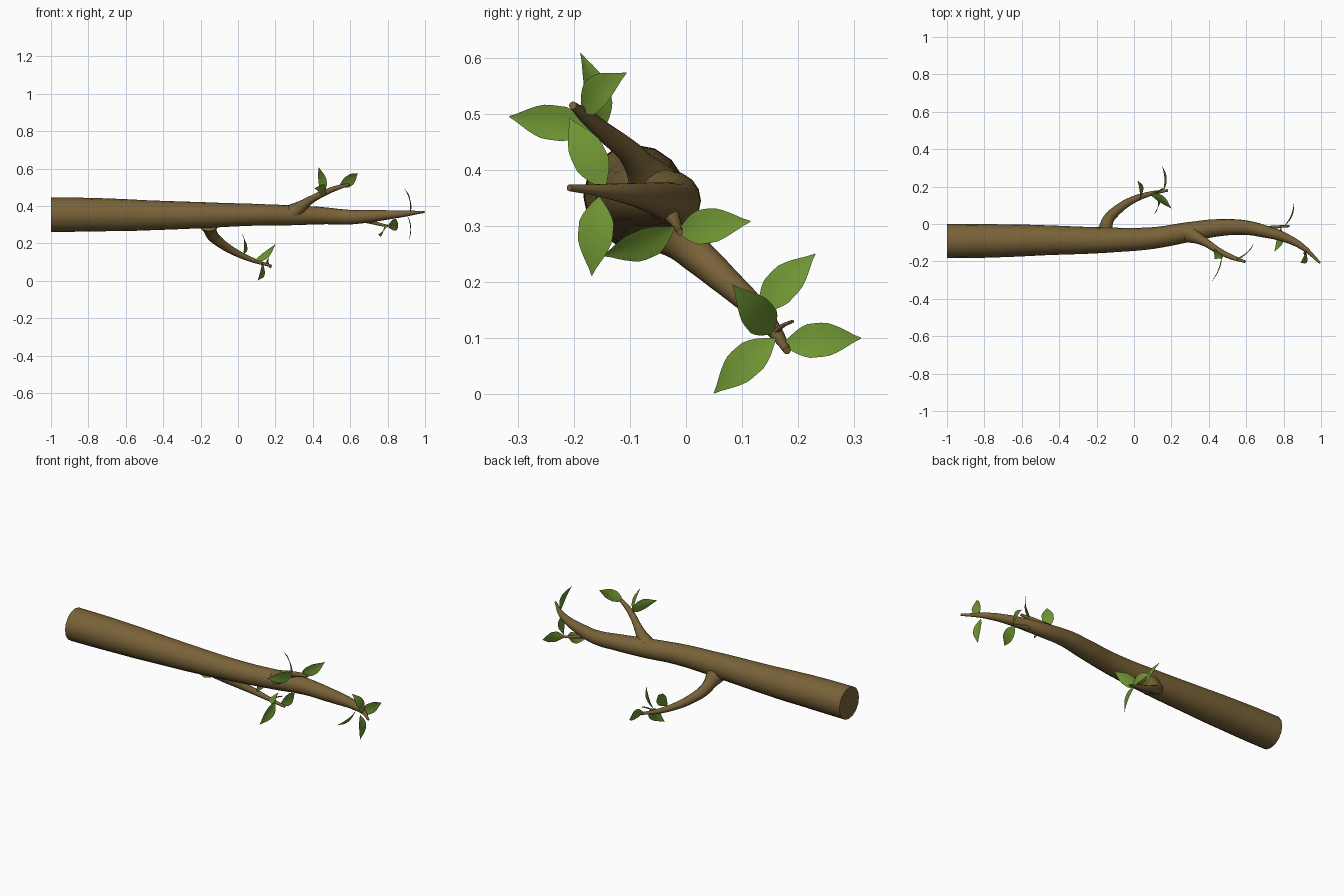
import bpy, bmesh, math
from mathutils import Vector

if "Cube" in bpy.data.objects:
    bpy.data.objects.remove(bpy.data.objects["Cube"])


def material(name, rgb):
    m = bpy.data.materials.new(name)
    m.diffuse_color = (*rgb, 1)
    m.use_nodes = True
    m.node_tree.nodes["Principled BSDF"].inputs["Base Color"].default_value = m.diffuse_color
    return m


bark = material("bark brown", (0.19, 0.122, 0.04))
green = material("leaf green", (0.16, 0.30, 0.033))


def tube(name, pts, res=4):
    """Smooth tapering limb through points (x, y, z, radius)."""
    cu = bpy.data.curves.new(name, 'CURVE')
    cu.dimensions = '3D'
    cu.bevel_depth = 1.0
    cu.bevel_resolution = res
    cu.resolution_u = 6
    cu.use_fill_caps = True
    sp = cu.splines.new('BEZIER')
    sp.radius_interpolation = 'CARDINAL'
    sp.bezier_points.add(len(pts) - 1)
    for bp, p in zip(sp.bezier_points, pts):
        bp.co = p[:3]
        bp.radius = p[3]
        bp.handle_left_type = bp.handle_right_type = 'AUTO'
    ob = bpy.data.objects.new(name, cu)
    bpy.context.collection.objects.link(ob)
    cu.materials.append(bark)
    bpy.ops.object.select_all(action='DESELECT')
    bpy.context.view_layer.objects.active = ob
    ob.select_set(True)
    bpy.ops.object.convert(target='MESH')
    bpy.ops.object.shade_smooth_by_angle(angle=math.radians(50))


# Main limb
tube("main_branch", [
    (-1, -.091, .353, .092), (-.75, -.09, .353, .089), (-.5, -.087, .35, .081),
    (-.15, -.086, .351, .068), (.1, -.075, .353, .058), (.3, -.042, .35, .053),
    (.45, -.02, .348, .046), (.6, -.02, .34, .039), (.7, -.04, .345, .033),
    (.8, -.07, .352, .025), (.9, -.122, .36, .016), (.995, -.208, .368, .006)], 6)

# Side branches, flared where they leave the limb
tube("upper_branch", [
    (.29, -.05, .36, .05), (.34, -.075, .398, .032), (.385, -.1, .43, .022),
    (.455, -.145, .467, .017), (.53, -.18, .497, .013), (.595, -.202, .515, .007)])
tube("lower_branch", [
    (-.155, -.06, .31, .055), (-.15, -.015, .277, .037), (-.137, .025, .243, .031),
    (-.095, .07, .203, .026), (-.02, .122, .155, .02), (.08, .16, .11, .013),
    (.18, .18, .078, .007)])
tube("small_twig", [
    (.66, -.035, .335, .02), (.72, -.022, .313, .012), (.77, -.015, .299, .008),
    (.83, -.011, .289, .006)], 3)
tube("tiny_twig", [(.09, .158, .108, .006), (.125, .172, .122, .004),
                   (.155, .19, .13, .003)], 2)


def leaf(name, base, tip, normal):
    """Pointed leaf, lightly folded on its midrib and bowed along its length."""
    base, tip = Vector(base), Vector(tip)
    d = tip - base
    n = Vector(normal)
    n = (n - d * (n.dot(d) / d.length_squared)).normalized()
    side = d.normalized().cross(n)
    bm = bmesh.new()
    rows = []
    steps = 12
    for i in range(steps + 1):
        t = i / steps
        w = .031 * min(1, 1.06 * math.sin(math.pi * t ** .85) ** 1.1) if 0 < i < steps else .001
        c = base + d * t + n * (.012 * math.sin(math.pi * t))
        rows.append([bm.verts.new(c + side * w * s + n * abs(s) * w * .15)
                     for s in (-1, -.5, 0, .5, 1)])
    for a, b in zip(rows, rows[1:]):
        for j in range(4):
            bm.faces.new((a[j], a[j + 1], b[j + 1], b[j]))
    bm.normal_update()
    if sum((f.normal for f in bm.faces), Vector()).dot(n) < 0:
        bmesh.ops.reverse_faces(bm, faces=bm.faces[:])
    for f in bm.faces:
        f.smooth = True
    me = bpy.data.meshes.new(name)
    bm.to_mesh(me)
    bm.free()
    me.materials.append(green)
    bpy.context.collection.objects.link(bpy.data.objects.new(name, me))


# Leaves: base, tip, facing
leaves = {
    "upper_leaf": [
        ((.47, -.16, .475), (.41, -.315, .495), (.9, -.43, 0)),
        ((.45, -.15, .465), (.43, -.188, .608), (.7, .7, .2)),
        ((.54, -.187, .505), (.64, -.106, .573), (.7, -.7, 0))],
    "tip_leaf": [
        ((.92, -.145, .365), (.89, -.208, .492), (1, 0, .2)),
        ((.905, -.155, .352), (.913, -.168, .212), (1, 0, .1))],
    "twig_leaf": [
        ((.785, -.02, .298), (.75, -.148, .247), (.85, .2, -.45)),
        ((.80, -.015, .29), (.855, .115, .308), (.9, -.4, .1))],
    "lower_leaf": [
        ((.09, .155, .108), (.2, .083, .195), (.7, .5, -.5)),
        ((.03, .13, .145), (.02, .23, .25), (1, -.2, .2)),
        ((.155, .172, .088), (.15, .312, .1), (1, 0, .2)),
        ((.13, .16, .1), (.105, .05, .002), (1, -.3, .1))],
}
for name, group in leaves.items():
    for k, spec in enumerate(group, 1):
        leaf(f"{name}_{k}", *spec)
